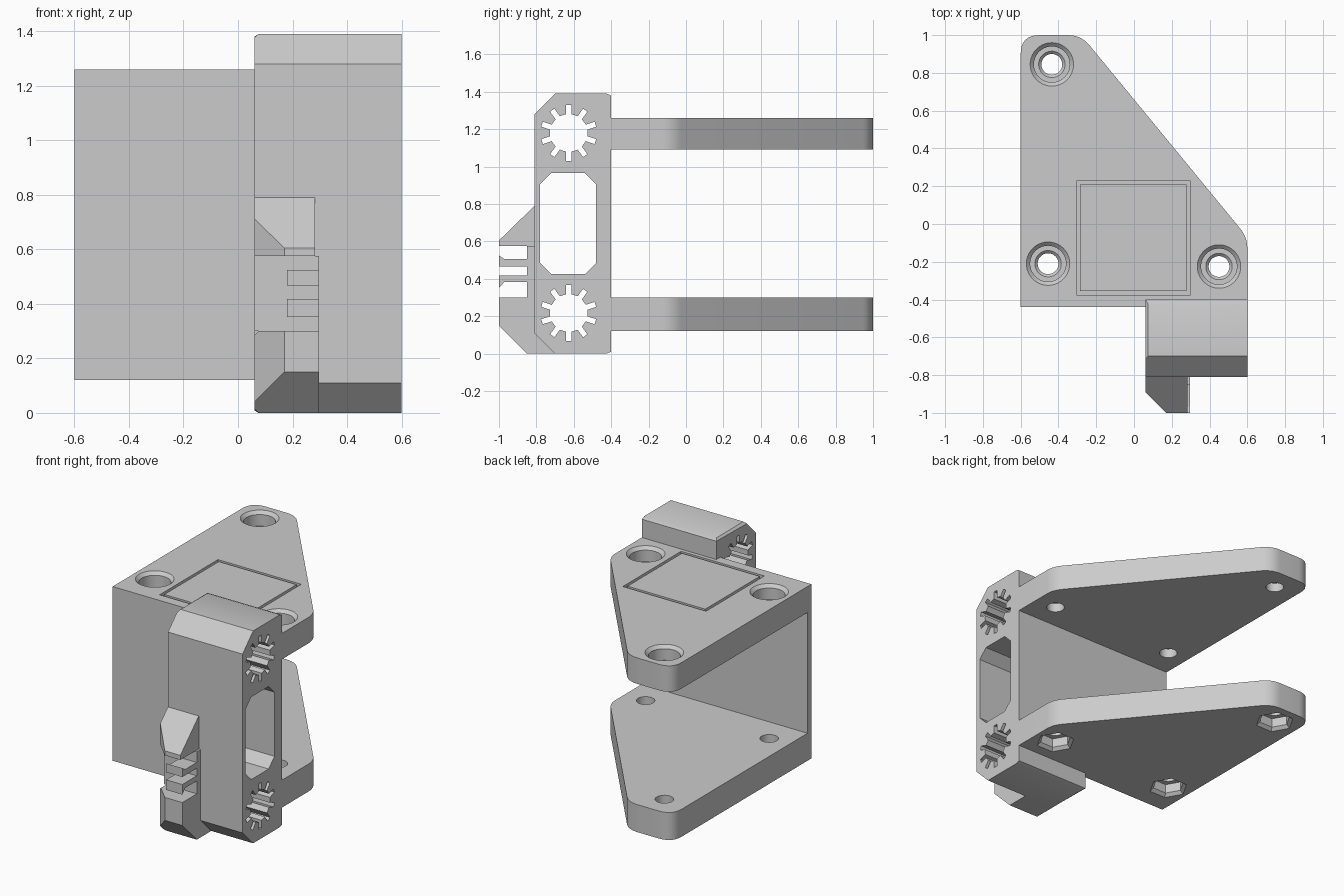
import bpy, bmesh, math
from mathutils import Vector

cube = bpy.data.objects.get("Cube")
if cube:
    bpy.data.objects.remove(cube, do_unlink=True)

grey = bpy.data.materials.new("matte_grey")
grey.use_nodes = True
GREY = (0.6, 0.6, 0.6, 1)
grey.diffuse_color = GREY
grey.node_tree.nodes["Principled BSDF"].inputs["Base Color"].default_value = GREY


def finish(name, bm):
    bmesh.ops.recalc_face_normals(bm, faces=bm.faces)
    mesh = bpy.data.meshes.new(name)
    bm.to_mesh(mesh)
    bm.free()
    mesh.materials.append(grey)
    obj = bpy.data.objects.new(name, mesh)
    bpy.context.collection.objects.link(obj)
    return obj


def prism(name, outline, axis, low, high, edge_chamfer=0):
    """Extrude an outline: (x, y) along z, or (y, z) along x."""
    bm = bmesh.new()
    place = (lambda p: (p[0], p[1], low)) if axis == "z" else (lambda p: (low, p[0], p[1]))
    face = bm.faces.new([bm.verts.new(place(p)) for p in outline])
    step = Vector((0, 0, high - low)) if axis == "z" else Vector((high - low, 0, 0))
    out = bmesh.ops.extrude_face_region(bm, geom=[face], use_keep_orig=True)
    bmesh.ops.translate(bm, vec=step, verts=[g for g in out["geom"] if isinstance(g, bmesh.types.BMVert)])
    if edge_chamfer:
        # soften the top and bottom edges of the inner end
        zs = [p[1] for p in outline]
        ends = [e for e in bm.edges if all(abs(v.co.x - low) < 1e-5 for v in e.verts)
                and any(all(abs(v.co.z - z) < 1e-5 for v in e.verts) for z in (min(zs), max(zs)))]
        bmesh.ops.bevel(bm, geom=ends, offset=edge_chamfer, segments=1, affect="EDGES")
    return finish(name, bm)


def lathe(name, centre, rings, sides):
    """Stack of (radius, z) rings, capped at both ends."""
    bm = bmesh.new()
    loops = []
    for r, z in rings:
        loops.append([bm.verts.new((centre[0] + r * math.cos(math.tau * i / sides),
                                    centre[1] + r * math.sin(math.tau * i / sides), z))
                      for i in range(sides)])
    for a, b in zip(loops, loops[1:]):
        for i in range(sides):
            j = (i + 1) % sides
            bm.faces.new((a[i], a[j], b[j], b[i]))
    bm.faces.new(loops[0])
    bm.faces.new(loops[-1])
    return finish(name, bm)


def cut(obj, cutters):
    for c in cutters:
        mod = obj.modifiers.new(c.name, "BOOLEAN")
        mod.operation = "DIFFERENCE"
        mod.solver = "EXACT"
        mod.object = c
    bpy.context.view_layer.update()
    baked = bpy.data.meshes.new_from_object(obj.evaluated_get(bpy.context.evaluated_depsgraph_get()))
    obj.modifiers.clear()
    obj.data = baked
    for c in cutters:
        bpy.data.objects.remove(c, do_unlink=True)


def rounded(corners, steps=8):
    """Outline from (x, y, tangent length); zero keeps the corner sharp."""
    pts = []
    for i, (x, y, t) in enumerate(corners):
        p = Vector((x, y))
        if not t:
            pts.append(p)
            continue
        a = p + (Vector(corners[i - 1][:2]) - p).normalized() * t
        b = p + (Vector(corners[(i + 1) % len(corners)][:2]) - p).normalized() * t
        for k in range(steps + 1):
            s = k / steps
            pts.append(a * (1 - s) ** 2 + p * 2 * s * (1 - s) + b * s * s)
    return pts


def star(cy, cz, inner=0.1, outer=0.15, half=0.014, slots=10):
    """Round hole with radial slots."""
    pts = []
    for k in range(slots):
        a = math.tau * k / slots + math.pi / 2
        d, n = Vector((math.cos(a), math.sin(a))), Vector((-math.sin(a), math.cos(a)))
        pts += [d * inner - n * half, d * outer - n * half, d * outer + n * half, d * inner + n * half]
        m = a + math.pi / slots
        pts.append(Vector((math.cos(m), math.sin(m))) * inner)
    return [(cy + p.x, cz + p.y) for p in pts]


def box(x0, x1, y0, y1):
    return [(x0, y0), (x1, y0), (x1, y1), (x0, y1)]


# Two mounting plates
plate = rounded([(-0.6, -0.44, 0), (0.06, -0.44, 0), (0.06, -0.4, 0), (0.6, -0.4, 0),
                 (0.6, -0.07, 0.06), (-0.28, 1, 0.07), (-0.6, 1, 0.1)])
holes = [(-0.435, 0.845), (-0.455, -0.21), (0.45, -0.225)]
top_plate = prism("top_plate", plate, "z", 1.09, 1.26)
bottom_plate = prism("bottom_plate", plate, "z", 0.12, 0.3)

# Counterbored screw holes above, hexagonal nut pockets below
cut(top_plate, [lathe("screw_hole", c, [(0.055, 1.0), (0.055, 1.15), (0.07, 1.165), (0.095, 1.165),
                                        (0.095, 1.24), (0.115, 1.26), (0.115, 1.3)], 40) for c in holes])
cut(bottom_plate, [lathe("nut_hole", c, [(0.055, 0.1), (0.055, 0.4)], 40) for c in holes])
cut(bottom_plate, [lathe("nut_pocket", c, [(0.12, 0.1), (0.12, 0.12), (0.098, 0.14), (0.098, 0.2)], 6)
                   for c in holes])

# Square groove in the top plate
groove = prism("groove", box(-0.305, 0.298, -0.375, 0.228), "z", 1.24, 1.3)
cut(groove, [prism("groove_core", box(-0.285, 0.278, -0.355, 0.208), "z", 1.2, 1.4)])
cut(top_plate, [groove])

# Thin wall joining the plates
wall = prism("wall", box(-0.6, 0.06, -0.44, -0.4), "z", 0.3, 1.09)

# Upright block with window and slotted bores
block = prism("upright_block", [(-0.81, 0.11), (-0.7, 0), (-0.425, 0), (-0.4, 0.01), (-0.4, 1.38),
                                (-0.425, 1.39), (-0.7, 1.39), (-0.81, 1.28)], "x", 0.06, 0.6, 0.015)
window = [(-0.78, 0.485), (-0.72, 0.425), (-0.54, 0.425), (-0.48, 0.485),
          (-0.48, 0.905), (-0.54, 0.965), (-0.72, 0.965), (-0.78, 0.905)]
cut(block, [prism("window", window, "x", -0.1, 0.8)]
    + [prism("slotted_bore", star(-0.627, z), "x", -0.1, 0.8) for z in (0.217, 1.18)])

# Belt clamp: upper wedge, lower foot, back pad and two hooked teeth
upper = prism("clamp_wedge", [(-0.8, 0.8), (-1, 0.605), (-1, 0.575), (-0.8, 0.575)], "x", 0.06, 0.283)
lower = prism("clamp_foot", [(-0.8, 0.3), (-1, 0.3), (-1, 0.15), (-0.85, 0), (-0.7, 0), (-0.8, 0.1)],
              "x", 0.06, 0.297, 0.015)
for part in (upper, lower):
    cut(part, [prism("corner_cut", [(-0.05, -0.78), (0.17, -1), (0.17, -1.2), (-0.05, -1.2)], "z", -0.2, 1)])
pad = prism("clamp_pad", box(-0.85, -0.8, 0.3, 0.575), "x", 0.06, 0.297)
for name, tip, near, far in (("upper_tooth", 0.525, 0.505, 0.467), ("lower_tooth", 0.352, 0.384, 0.418)):
    prism(name, [(-0.84, near), (-0.97, near), (-1, tip), (-1, far), (-0.84, far)], "x", 0.18, 0.297)

# Smooth shading with sharp edges kept
for obj in bpy.context.view_layer.objects:
    obj.select_set(obj.type == "MESH" and grey.name in obj.data.materials)
bpy.context.view_layer.objects.active = top_plate
bpy.ops.object.shade_smooth_by_angle(angle=math.radians(25))
